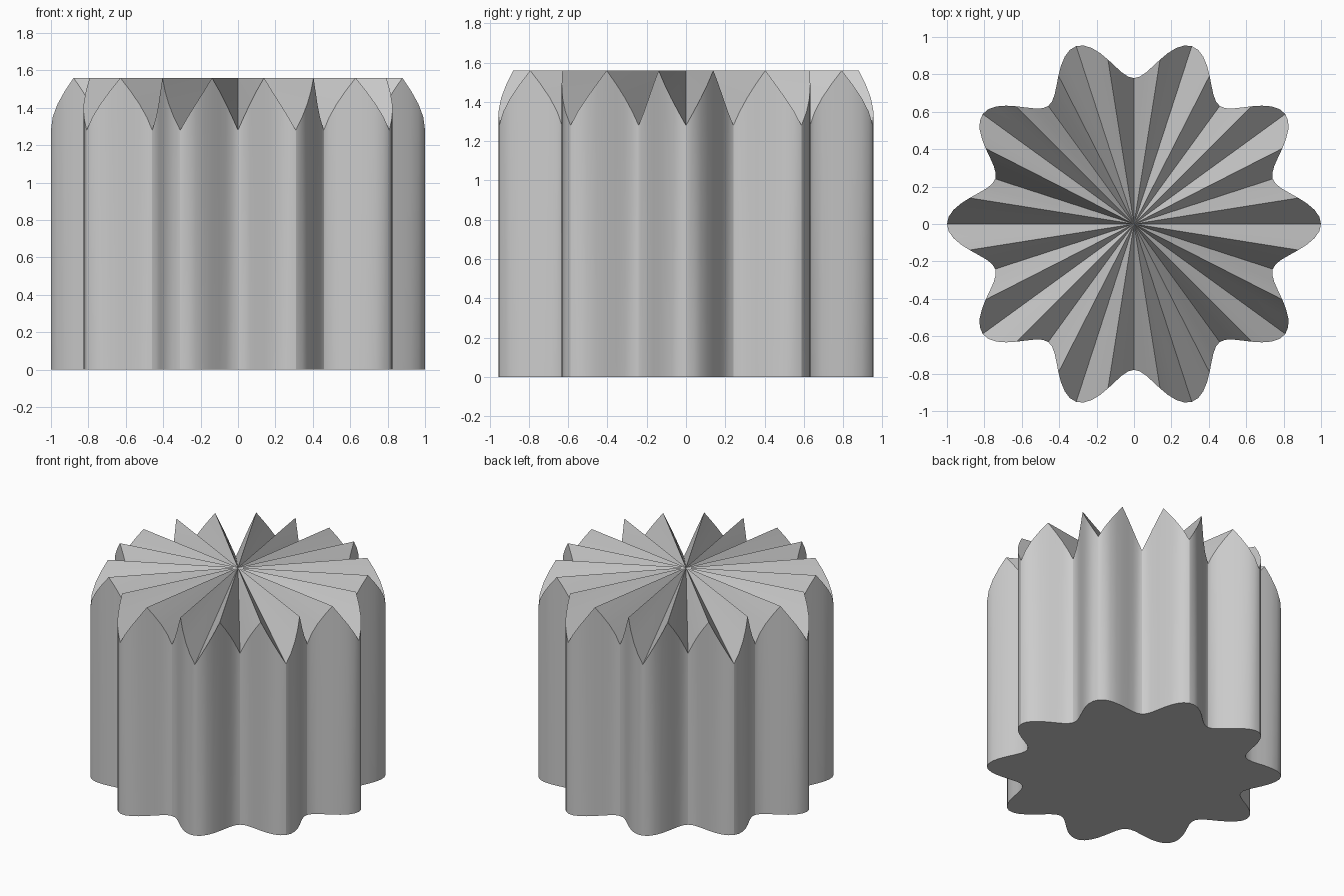
import bpy, bmesh, math

cube = bpy.data.objects.get("Cube")
if cube:
    bpy.data.objects.remove(cube, do_unlink=True)

LOBES = 10
STEPS = 160                  # samples around the outline
PEAK, DIP = 1.56, 1.28       # rim heights

grey = bpy.data.materials.new("plain_grey")
grey.use_nodes = True
colour = (0.6, 0.6, 0.6, 1)
grey.diffuse_color = colour
grey.node_tree.nodes["Principled BSDF"].inputs["Base Color"].default_value = colour


def outline(i):
    """Point on the lobed outline."""
    a = math.tau * i / STEPS
    r = 0.89 + 0.11 * math.cos(LOBES * a)
    return r * math.cos(a), r * math.sin(a)


def rim_height(i):
    """Zigzag that dips at every lobe tip and every groove."""
    period = STEPS // (2 * LOBES)
    t = (i % period) / period
    return DIP + (PEAK - DIP) * (1 - abs(2 * t - 1))


# Fluted column: flat base, lobed wall, pleated top
bm = bmesh.new()
base = [bm.verts.new((*outline(i), 0)) for i in range(STEPS)]
rim = [bm.verts.new((*outline(i), rim_height(i))) for i in range(STEPS)]
centre = bm.verts.new((0, 0, PEAK))
bm.faces.new(base[::-1])
for i in range(STEPS):
    j = (i + 1) % STEPS
    bm.faces.new((base[i], base[j], rim[j], rim[i]))
    bm.faces.new((rim[i], rim[j], centre))

mesh = bpy.data.meshes.new("fluted_column")
bm.to_mesh(mesh)
bm.free()
mesh.materials.append(grey)
column = bpy.data.objects.new("fluted_column", mesh)
bpy.context.collection.objects.link(column)

# Smooth flutes with crisp tips, grooves and pleats
bpy.ops.object.select_all(action="DESELECT")
column.select_set(True)
bpy.context.view_layer.objects.active = column
bpy.ops.object.shade_smooth_by_angle(angle=math.radians(24))
